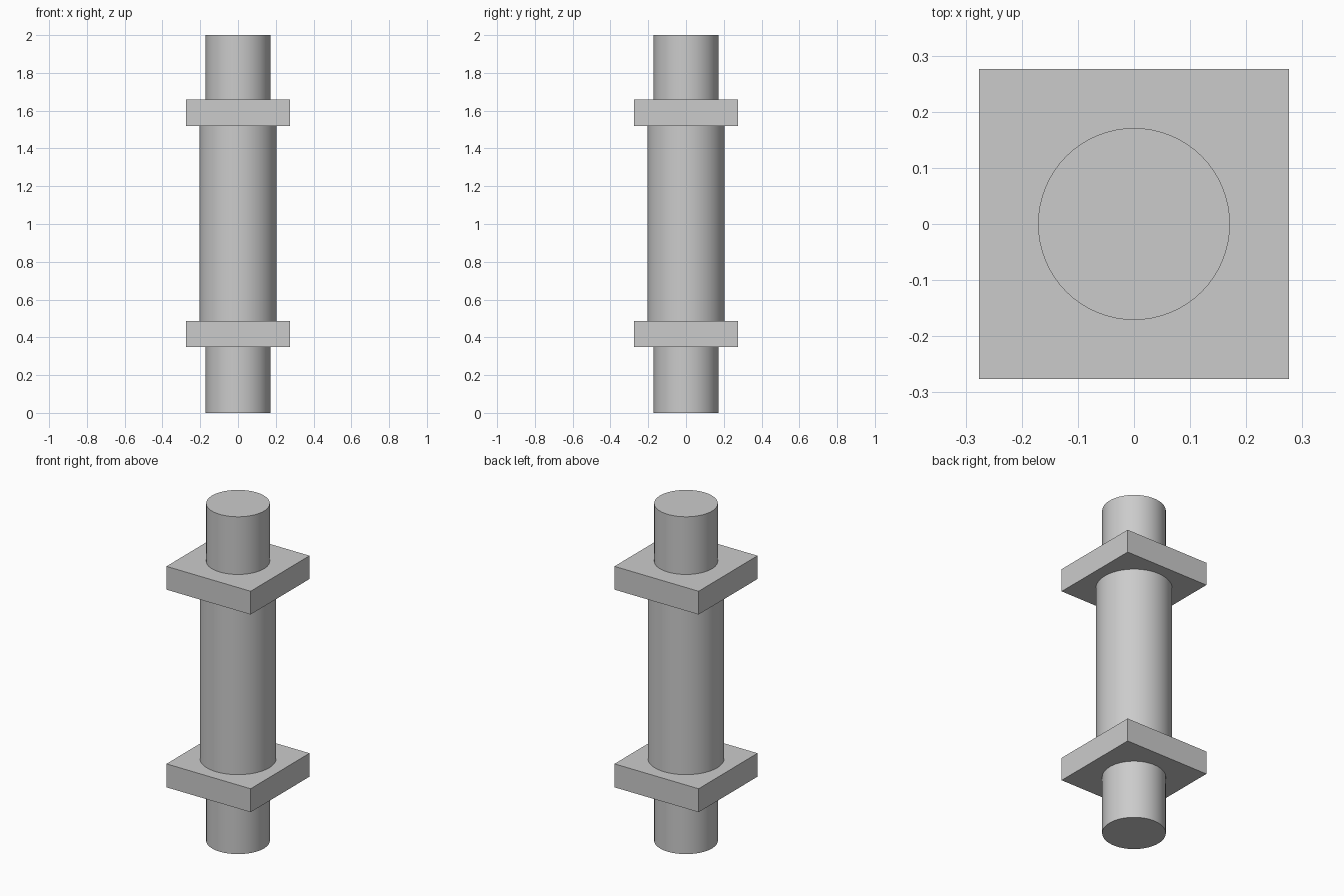
import bpy
from math import radians

if "Cube" in bpy.data.objects:
    bpy.data.objects.remove(bpy.data.objects["Cube"])

COLOUR = (0.6, 0.6, 0.6, 1)
grey = bpy.data.materials.new("plain grey")
grey.use_nodes = True
grey.diffuse_color = COLOUR
grey.node_tree.nodes["Principled BSDF"].inputs["Base Color"].default_value = COLOUR


def finish(name):
    obj = bpy.context.object
    obj.name = name
    obj.data.materials.append(grey)
    return obj


def cylinder(name, radius, bottom, top):
    bpy.ops.mesh.primitive_cylinder_add(
        vertices=64, radius=radius, depth=top - bottom,
        location=(0, 0, (bottom + top) / 2))
    finish(name)
    bpy.ops.object.shade_smooth_by_angle(angle=radians(30))


def collar(name, width, bottom, top):
    bpy.ops.mesh.primitive_cube_add(size=1, location=(0, 0, (bottom + top) / 2))
    obj = finish(name)
    obj.scale = (width, width, top - bottom)
    bpy.ops.object.transform_apply(location=False, rotation=False, scale=True)


# Thick middle barrel between the collars
cylinder("barrel", 0.205, 0.487, 1.52)

# Thinner end pins and square collars, the same at both ends
cylinder("lower_pin", 0.171, 0, 0.348)
cylinder("upper_pin", 0.171, 1.658, 2)
collar("lower_collar", 0.552, 0.348, 0.487)
collar("upper_collar", 0.552, 1.52, 1.658)
